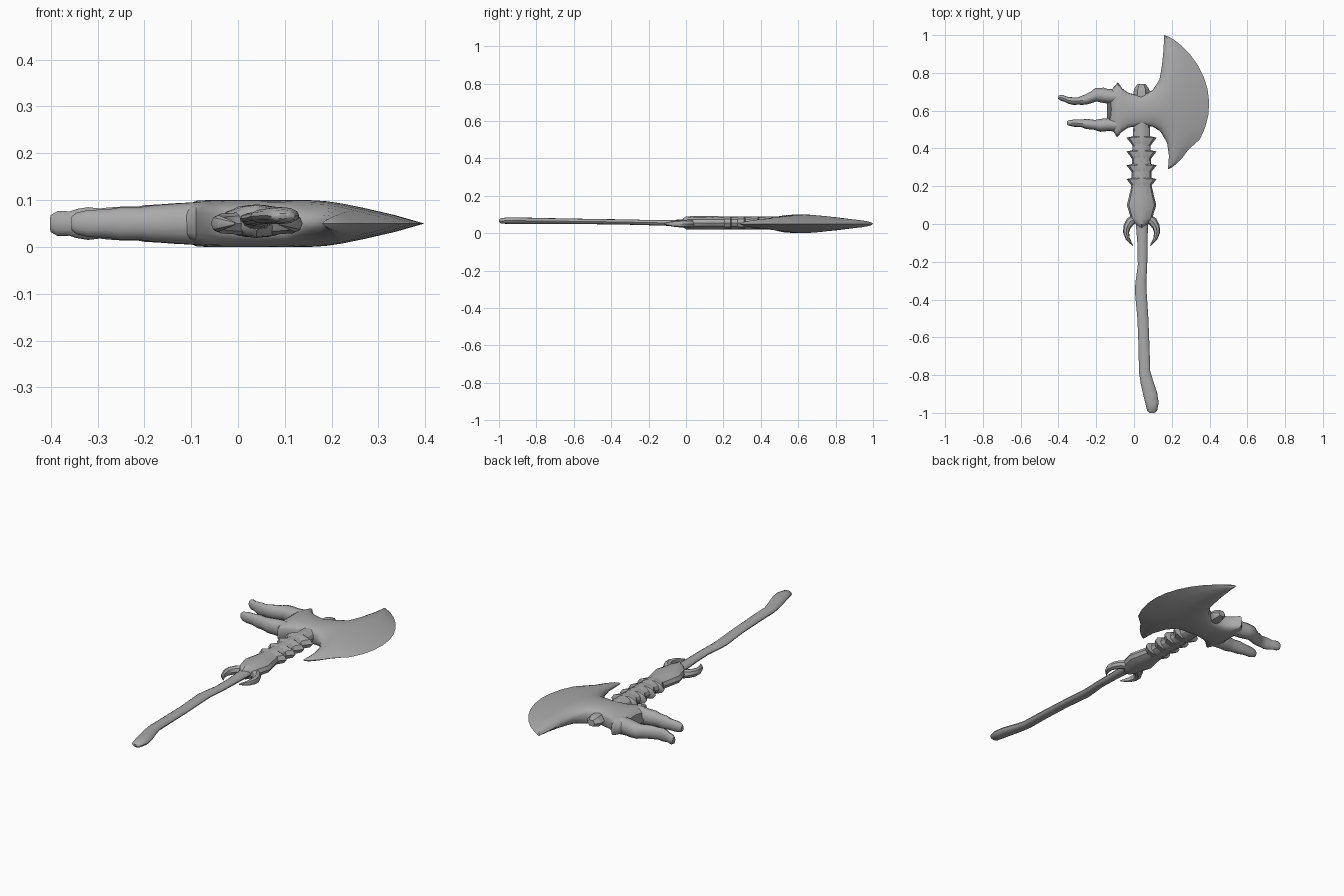
import bpy, bmesh, math
from mathutils import Vector

# Dark grey for the whole weapon
GREY = bpy.data.materials.new("dark_grey")
GREY.diffuse_color = (0.4, 0.4, 0.4, 1)


def skin(name, rings, angle=40):
    """Skin closed rings of points into one capped mesh."""
    bm = bmesh.new()
    loops = [[bm.verts.new(p) for p in ring] for ring in rings]
    n = len(loops[0])
    for a, b in zip(loops, loops[1:]):
        for i in range(n):
            j = (i + 1) % n
            bm.faces.new((a[i], a[j], b[j], b[i]))
    bm.faces.new(loops[0])
    bm.faces.new(loops[-1])
    bmesh.ops.remove_doubles(bm, verts=bm.verts, dist=0.0004)
    bmesh.ops.recalc_face_normals(bm, faces=bm.faces)
    me = bpy.data.meshes.new(name)
    bm.to_mesh(me)
    bm.free()
    me.materials.append(GREY)
    ob = bpy.data.objects.new(name, me)
    bpy.context.collection.objects.link(ob)
    bpy.ops.object.select_all(action='DESELECT')
    ob.select_set(True)
    bpy.context.view_layer.objects.active = ob
    bpy.ops.object.shade_smooth_by_angle(angle=math.radians(angle))
    return ob


def tube(name, path, sides=12, angle=40):
    """Elliptical tube; path rows are x, y, z, half width, half height."""
    pts = [Vector(p[:3]) for p in path]
    rings = []
    for i, p in enumerate(path):
        t = pts[min(i + 1, len(pts) - 1)] - pts[max(i - 1, 0)]
        side = Vector((t.y, -t.x, 0)).normalized()
        ring = []
        for k in range(sides):
            a = 2 * math.pi * k / sides
            ring.append(pts[i] + side * p[3] * math.cos(a)
                        + Vector((0, 0, p[4] * math.sin(a))))
        rings.append(ring)
    return skin(name, rings, angle)


CX = 0.04  # spine axis

# Wavy wooden grip with a swollen pommel
tube("grip", [
    (0.096, -1.0, 0.066, 0.012, 0.006), (0.096, -0.99, 0.066, 0.026, 0.014),
    (0.096, -0.95, 0.067, 0.035, 0.018), (0.086, -0.90, 0.067, 0.037, 0.018),
    (0.069, -0.84, 0.066, 0.034, 0.017), (0.056, -0.78, 0.065, 0.030, 0.016),
    (0.053, -0.65, 0.064, 0.029, 0.015), (0.047, -0.50, 0.062, 0.029, 0.014),
    (0.035, -0.35, 0.060, 0.031, 0.014), (0.037, -0.30, 0.059, 0.028, 0.014),
    (0.045, -0.22, 0.057, 0.025, 0.014), (0.045, -0.12, 0.055, 0.026, 0.015),
    (0.042, 0.0, 0.055, 0.032, 0.018), (0.04, 0.06, 0.055, 0.034, 0.02)])

# Bony collar and straight spine
tube("spine", [
    (CX, -0.02, 0.055, 0.006, 0.02), (CX, 0.0, 0.055, 0.032, 0.034),
    (CX, 0.03, 0.055, 0.056, 0.036), (CX, 0.10, 0.055, 0.078, 0.036),
    (CX, 0.14, 0.055, 0.068, 0.036), (CX, 0.20, 0.055, 0.054, 0.035),
    (CX, 0.40, 0.055, 0.048, 0.035), (CX, 0.56, 0.055, 0.042, 0.034)],
    sides=12, angle=30)

# Vertebrae: flat collars with sharp side tips
for i in range(4):
    y = 0.20 + i * 0.073
    tube("vertebra_%d" % (i + 1), [
        (CX, y - 0.01, 0.055, 0.045, 0.030), (CX, y + 0.010, 0.055, 0.058, 0.036),
        (CX, y + 0.038, 0.055, 0.080, 0.035), (CX, y + 0.042, 0.055, 0.060, 0.035),
        (CX, y + 0.046, 0.055, 0.046, 0.030)], sides=10, angle=30)

# Curled guard horns, one each side
for s, label in ((-1, "left"), (1, "right")):
    tube("guard_horn_" + label, [
        (CX + s * x, y, 0.05, w, h) for x, y, w, h in (
            (0.035, 0.03, 0.024, 0.024), (0.060, 0.012, 0.024, 0.022),
            (0.077, -0.015, 0.020, 0.021), (0.082, -0.045, 0.016, 0.018),
            (0.073, -0.078, 0.011, 0.014), (0.046, -0.115, 0.002, 0.003))], sides=8)

# Faceted knob above the head
tube("top_knob", [
    (CX, 0.62, 0.05, 0.038, 0.03), (CX, 0.70, 0.05, 0.042, 0.03),
    (CX, 0.715, 0.05, 0.040, 0.028), (CX, 0.74, 0.05, 0.022, 0.018)],
    sides=6, angle=20)

# Axe head: lower point, upper point, bow, half thickness
sections = [
    (-0.145, 0.52, -0.145, 0.695, 0.025, 0.030),
    (-0.115, 0.50, -0.12, 0.71, 0.015, 0.043),
    (-0.09, 0.458, -0.085, 0.75, 0.0, 0.049),
    (-0.065, 0.487, -0.062, 0.717, 0.0, 0.05),
    (-0.03, 0.51, -0.03, 0.695, 0.0, 0.05),
    (0.04, 0.523, 0.04, 0.675, 0.0, 0.05),
    (0.10, 0.515, 0.10, 0.71, 0.005, 0.05),
    (0.14, 0.49, 0.135, 0.765, 0.015, 0.05),
    (0.175, 0.43, 0.148, 0.84, 0.025, 0.048),
    (0.185, 0.36, 0.156, 0.92, 0.05, 0.043),
    (0.18, 0.29, 0.16, 1.0, 0.10, 0.033),
    (0.18, 0.29, 0.16, 1.0, 0.165, 0.018),
    (0.18, 0.29, 0.16, 1.0, 0.228, 0.0)]
N = 16
rings = []
for i, (xl, yl, xu, yu, bow, th) in enumerate(sections):
    ring = []
    for k in range(2 * N):
        a = math.pi * k / N
        s = (1 - math.cos(a)) / 2
        arc = max(0.0, 1 - (2 * s - 1) ** 2) ** 0.75
        if i > 9 and s < 0.16:      # chipped lower edge
            arc *= 0.82
        bulge = abs(math.sin(a)) ** (0.5 if i < 7 else 1.0)
        z = 0.05 + th * bulge * (1 if k <= N else -1)
        ring.append((xl + (xu - xl) * s + bow * arc, yl + (yu - yl) * s, z))
    rings.append(ring)
skin("axe_head", rings, 45)

# Knuckled prongs on the back of the head
tube("upper_prong", [
    (-0.08, 0.675, 0.05, 0.040, 0.046), (-0.14, 0.676, 0.05, 0.038, 0.043),
    (-0.165, 0.682, 0.05, 0.040, 0.041), (-0.20, 0.684, 0.05, 0.036, 0.039),
    (-0.215, 0.675, 0.05, 0.030, 0.036), (-0.25, 0.660, 0.05, 0.027, 0.036),
    (-0.28, 0.653, 0.05, 0.023, 0.034), (-0.295, 0.651, 0.05, 0.019, 0.032),
    (-0.32, 0.650, 0.05, 0.020, 0.035), (-0.345, 0.655, 0.05, 0.018, 0.031),
    (-0.36, 0.660, 0.05, 0.015, 0.026), (-0.385, 0.669, 0.05, 0.016, 0.027),
    (-0.40, 0.672, 0.05, 0.009, 0.018)])
tube("lower_prong", [
    (-0.08, 0.525, 0.05, 0.036, 0.046), (-0.14, 0.526, 0.05, 0.034, 0.042),
    (-0.18, 0.522, 0.05, 0.034, 0.039), (-0.21, 0.525, 0.05, 0.026, 0.035),
    (-0.25, 0.530, 0.05, 0.027, 0.035), (-0.28, 0.533, 0.05, 0.020, 0.030),
    (-0.32, 0.534, 0.05, 0.019, 0.029), (-0.345, 0.535, 0.05, 0.014, 0.023),
    (-0.355, 0.536, 0.05, 0.008, 0.015)])
